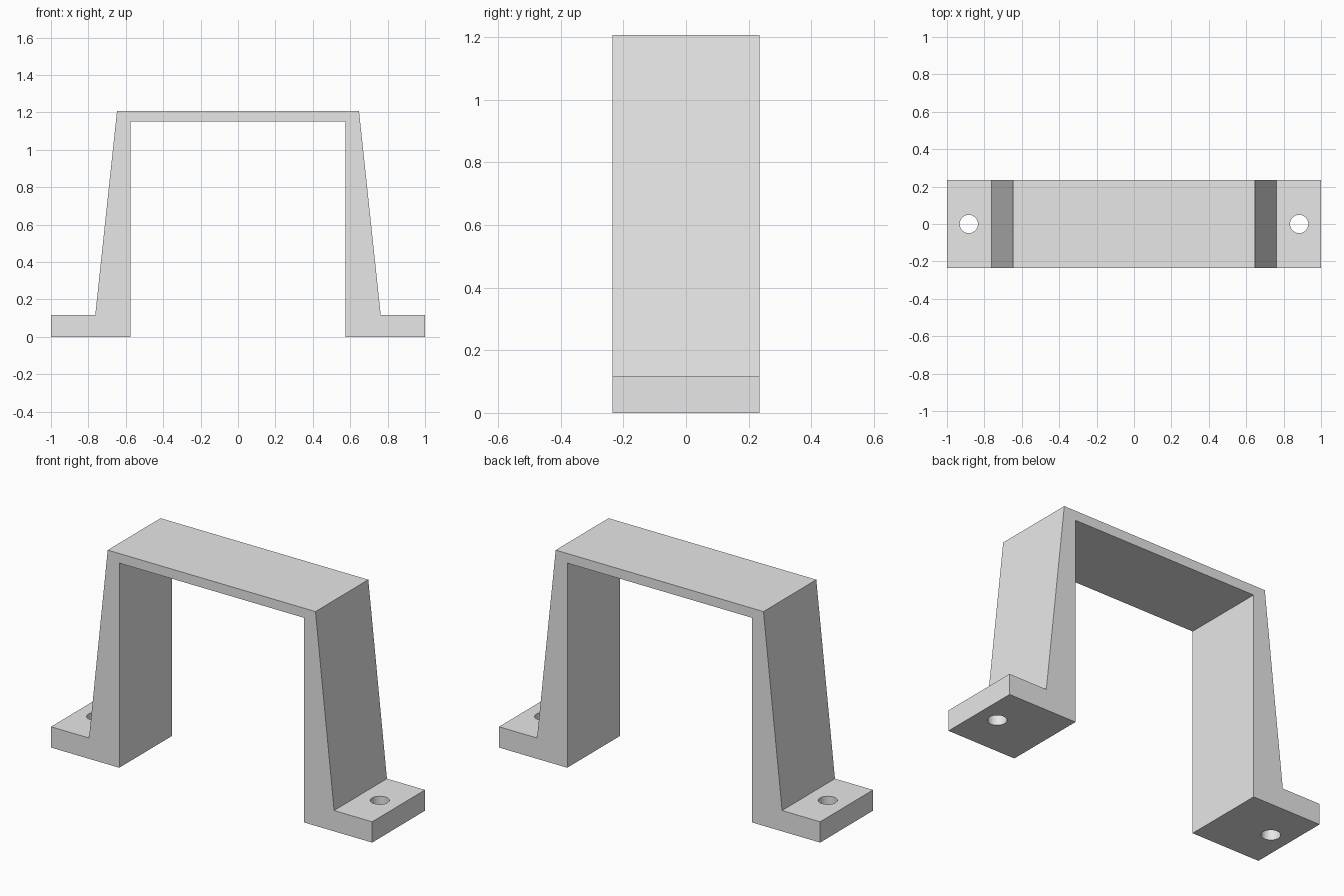
import bpy
import bmesh
import math

WIDTH = 0.47
FOOT_HEIGHT = 0.117
HOLE_X, HOLE_RADIUS = 0.883, 0.049

if "Cube" in bpy.data.objects:
    bpy.data.objects.remove(bpy.data.objects["Cube"])

grey = bpy.data.materials.new("light grey")
grey.use_nodes = True
colour = (0.8, 0.8, 0.8, 1)
grey.diffuse_color = colour
grey.node_tree.nodes["Principled BSDF"].inputs["Base Color"].default_value = colour


def add_object(name, bm):
    bmesh.ops.recalc_face_normals(bm, faces=bm.faces)
    mesh = bpy.data.meshes.new(name)
    bm.to_mesh(mesh)
    bm.free()
    mesh.materials.append(grey)
    obj = bpy.data.objects.new(name, mesh)
    bpy.context.collection.objects.link(obj)
    return obj


# Bracket: half profile from the inner top corner round to the outer top corner
half = [(0.575, 1.152), (0.575, 0), (1, 0), (1, FOOT_HEIGHT),
        (0.763, FOOT_HEIGHT), (0.647, 1.206)]
profile = half + [(-x, z) for x, z in reversed(half)]

bm = bmesh.new()
face = bm.faces.new([bm.verts.new((x, -WIDTH / 2, z)) for x, z in profile])
extruded = bmesh.ops.extrude_face_region(bm, geom=[face])["geom"]
back = [v for v in extruded if isinstance(v, bmesh.types.BMVert)]
bmesh.ops.translate(bm, verts=back, vec=(0, WIDTH, 0))
if not face.is_valid or all(face not in e.link_faces or len(e.link_faces) < 2 for e in bm.edges):
    bmesh.ops.holes_fill(bm, edges=bm.edges, sides=0)
bracket = add_object("mounting_bracket", bm)

# Screw holes: one round cutter per foot
bm = bmesh.new()
for side in (-1, 1):
    hole = bmesh.ops.create_cone(bm, cap_ends=True, segments=48, radius1=HOLE_RADIUS,
                                 radius2=HOLE_RADIUS, depth=FOOT_HEIGHT * 2)
    bmesh.ops.translate(bm, verts=hole["verts"], vec=(side * HOLE_X, 0, FOOT_HEIGHT / 2))
cutter = add_object("screw_hole_cutter", bm)
cutter.hide_render = True

cut = bracket.modifiers.new("screw holes", "BOOLEAN")
cut.operation = "DIFFERENCE"
cut.solver = "EXACT"
cut.object = cutter

# Bake the cut, then smooth only the hole walls
bpy.ops.object.select_all(action="DESELECT")
bpy.context.view_layer.objects.active = bracket
bracket.select_set(True)
bpy.ops.object.modifier_apply(modifier=cut.name)
bpy.data.objects.remove(cutter)
bpy.ops.object.shade_smooth_by_angle(angle=math.radians(30))
